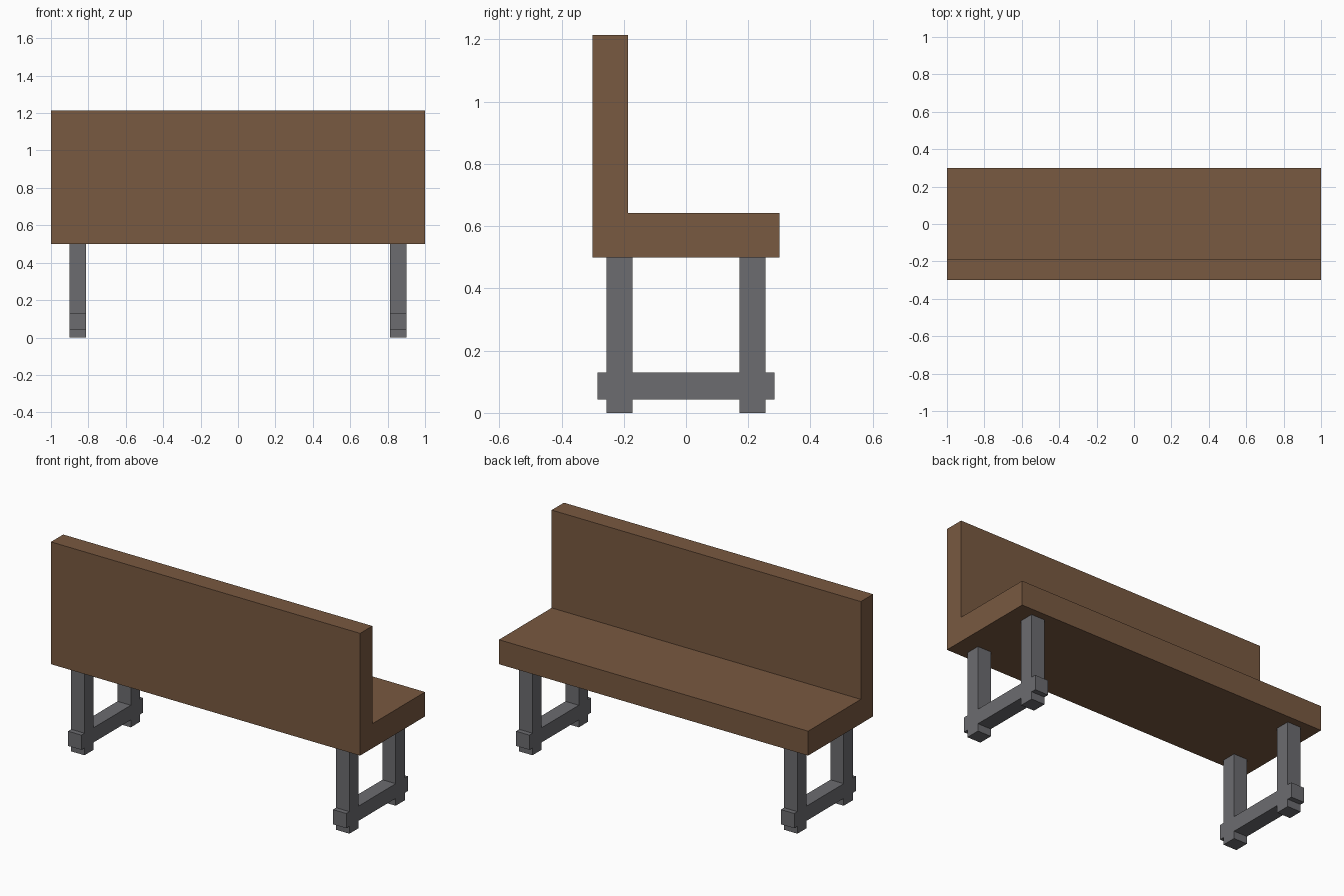
import bpy, bmesh

if "Cube" in bpy.data.objects:
    bpy.data.objects.remove(bpy.data.objects["Cube"])


def material(name, color):
    mat = bpy.data.materials.new(name)
    mat.diffuse_color = color
    mat.use_nodes = True
    mat.node_tree.nodes["Principled BSDF"].inputs["Base Color"].default_value = mat.diffuse_color
    return mat


def extrude_profile(name, profile, x0, x1, mat):
    """Extrude a closed (y, z) outline along x."""
    bm = bmesh.new()
    face = bm.faces.new([bm.verts.new((x0, y, z)) for y, z in profile])
    result = bmesh.ops.extrude_face_region(bm, geom=[face])
    moved = [v for v in result["geom"] if isinstance(v, bmesh.types.BMVert)]
    bmesh.ops.translate(bm, verts=moved, vec=(x1 - x0, 0, 0))
    bmesh.ops.recalc_face_normals(bm, faces=bm.faces[:])
    mesh = bpy.data.meshes.new(name)
    bm.to_mesh(mesh)
    bm.free()
    mesh.materials.append(mat)
    obj = bpy.data.objects.new(name, mesh)
    bpy.context.collection.objects.link(obj)
    return obj


wood = material("wood", (0.19, 0.1, 0.052, 1))
metal = material("metal", (0.15, 0.15, 0.162, 1))

# Seat and backrest: one L-shaped section
seat_profile = [(-0.3, 0.5), (0.3, 0.5), (0.3, 0.643),
                (-0.187, 0.643), (-0.187, 1.215), (-0.3, 1.215)]
extrude_profile("seat_and_backrest", seat_profile, -1.0, 1.0, wood)

# Leg frames: two posts joined by a low crossbar that pokes out past them
half = [(0.172, 0.043), (0.172, 0.0), (0.256, 0.0), (0.256, 0.043),
        (0.285, 0.043), (0.285, 0.129), (0.256, 0.129), (0.256, 0.5),
        (0.172, 0.5), (0.172, 0.129)]
frame_profile = half + [(-y, z) for y, z in reversed(half)]
for side, x in (("left", -0.857), ("right", 0.857)):
    extrude_profile(side + "_leg_frame", frame_profile, x - 0.043, x + 0.043, metal)
